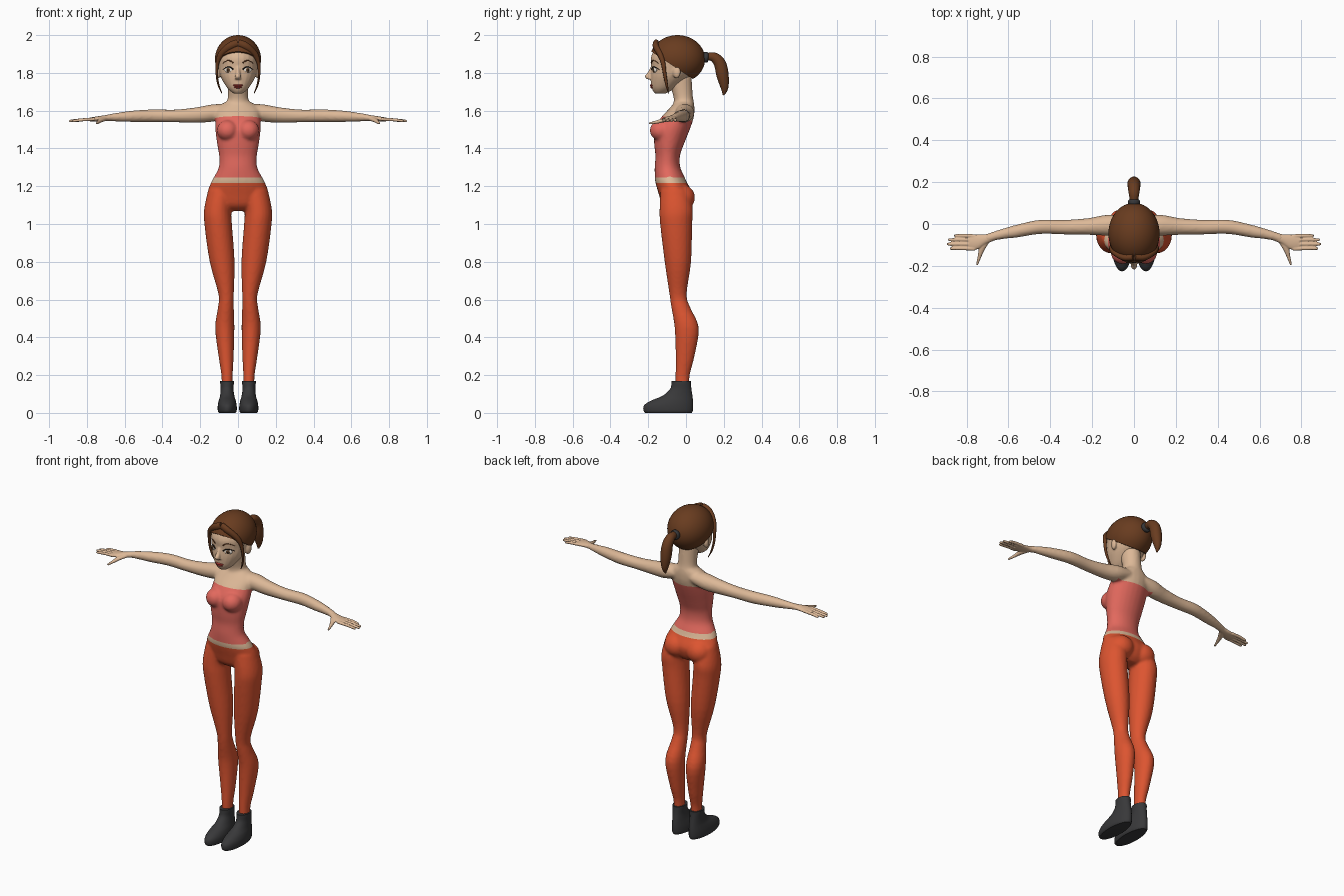
import bpy, bmesh, math
from mathutils import Vector, Matrix
from mathutils.bvhtree import BVHTree

if "Cube" in bpy.data.objects:
    bpy.data.objects.remove(bpy.data.objects["Cube"])

X, Y, Z = Vector((1, 0, 0)), Vector((0, 1, 0)), Vector((0, 0, 1))
SIDES = (("left", 1), ("right", -1))
made = []


def material(name, r, g, b):
    m = bpy.data.materials.new(name)
    m.use_nodes = True
    m.diffuse_color = (r, g, b, 1)
    node = m.node_tree.nodes["Principled BSDF"]
    node.inputs["Base Color"].default_value = (r, g, b, 1)
    node.inputs["Roughness"].default_value = 0.8
    return m


skin = material("skin", .72, .48, .31)
coral = material("coral top", .76, .14, .11)
orange = material("orange trousers", .72, .09, .03)
brown = material("brown hair", .14, .045, .014)
charcoal = material("charcoal", .04, .04, .042)
red = material("lip red", .5, .05, .04)
white = material("eye white", .8, .74, .66)
hazel = material("iris brown", .13, .06, .025)
black = material("black", .008, .006, .005)


def loft(bm, rings, u, t=None, side=1, steps=4, seg=24):
    """Smooth tube through rings (x, y, z, radius along u, other radius)."""
    rows = [Vector(r) for r in rings]
    pts = [rows[0]] + rows + [rows[-1]]
    fine = []
    for i in range(len(rows) - 1):
        a, b, c, d = pts[i:i + 4]
        for k in range(steps):
            f = k / steps
            fine.append(.5 * (2 * b + (c - a) * f + (2 * a - 5 * b + 4 * c - d) * f * f
                              + (3 * b - a - 3 * c + d) * f ** 3))
    fine.append(rows[-1])
    centres = [Vector(p[:3]) for p in fine]
    loops = []
    for i, p in enumerate(fine):
        along = t or (centres[min(i + 1, len(fine) - 1)] - centres[max(i - 1, 0)]).normalized()
        across = (u - along * u.dot(along)).normalized()
        other = along.cross(across)
        ring = []
        for k in range(seg):
            w = math.tau * k / seg
            v = centres[i] + across * max(p[3], .001) * math.cos(w) + other * max(p[4], .001) * math.sin(w)
            ring.append(bm.verts.new((v.x * side, v.y, v.z)))
        loops.append(ring)
    faces = [bm.faces.new(loops[0]), bm.faces.new(loops[-1])]
    for lo, hi in zip(loops, loops[1:]):
        for k in range(seg):
            n = (k + 1) % seg
            faces.append(bm.faces.new((lo[k], lo[n], hi[n], hi[k])))
    bmesh.ops.recalc_face_normals(bm, faces=faces)


def ball(bm, centre, radii, yaw=0, seg=24):
    place = Matrix.Translation(centre) @ Matrix.Rotation(yaw, 4, 'Z') @ Matrix.Diagonal((*radii, 1))
    bmesh.ops.create_uvsphere(bm, u_segments=seg, v_segments=seg // 2, radius=1, matrix=place)


def band(z, half, front, back, cx=0):
    return (cx, (front + back) / 2, z, half, (back - front) / 2)


def finish(name, bm, *mats):
    me = bpy.data.meshes.new(name)
    bm.to_mesh(me)
    bm.free()
    for m in mats:
        me.materials.append(m)
    ob = bpy.data.objects.new(name, me)
    bpy.context.collection.objects.link(ob)
    made.append(ob)
    return ob


def fuse(name, bm, voxel, relax, *mats):
    """Merge overlapping volumes into one soft skin."""
    ob = finish(name, bm, *mats)
    mod = ob.modifiers.new("merge", 'REMESH')
    mod.mode, mod.voxel_size = 'VOXEL', voxel
    mod = ob.modifiers.new("relax", 'SMOOTH')
    mod.factor, mod.iterations = .5, relax
    deps = bpy.context.evaluated_depsgraph_get()
    me = bpy.data.meshes.new_from_object(ob.evaluated_get(deps))
    ob.modifiers.clear()
    ob.data = me
    me.materials.clear()
    for m in mats:
        me.materials.append(m)
    return ob


# Body: torso, bust, seat, neck, legs and arms merged
bm = bmesh.new()
loft(bm, [band(1.07, .07, -.09, -.01), band(1.1, .14, -.125, .02), band(1.16, .162, -.145, .035),
          band(1.22, .143, -.162, .005), band(1.25, .127, -.165, -.008), band(1.3, .102, -.166, -.03),
          band(1.36, .1, -.162, -.032), band(1.42, .11, -.168, -.012), band(1.5, .12, -.168, .02),
          band(1.56, .118, -.135, .04), band(1.61, .115, -.09, .045), band(1.645, .07, -.06, .042)], X, Z)
loft(bm, [band(1.58, .08, -.08, .045), band(1.64, .062, -.066, .042), band(1.68, .053, -.068, .036),
          band(1.78, .055, -.1, .03)], X, Z)
for name, s in SIDES:
    ball(bm, (s * .055, -.132, 1.495), (.057, .06, .055))
    ball(bm, (s * .075, -.025, 1.14), (.075, .073, .07))
    loft(bm, [(.088, -.06, 1.18, .07, .075), (.107, -.052, 1.08, .072, .088), (.105, -.052, 1, .073, .085),
              (.084, -.043, .8, .066, .07), (.063, -.042, .63, .041, .046), (.064, -.028, .56, .042, .05),
              (.07, .004, .45, .051, .064), (.063, -.005, .3, .04, .05), (.058, -.018, .2, .03, .038),
              (.058, -.02, .13, .029, .036)], X, Z, s)
    loft(bm, [(.05, -.01, 1.6, .05, .035), (.13, -.006, 1.588, .05, .046), (.22, -.012, 1.577, .04, .041),
              (.33, -.015, 1.572, .035, .034), (.45, -.014, 1.573, .034, .034), (.56, -.034, 1.57, .031, .03),
              (.64, -.05, 1.566, .024, .023), (.71, -.07, 1.561, .021, .015)], Y, X, s)
body = fuse("body", bm, .008, 5, skin, coral, orange)

# Clean clothing hems, then colour by region
bm = bmesh.new()
bm.from_mesh(body.data)
hems = [((0, 0, 1.218), Z), ((0, 0, 1.246), Z), ((0, 0, 1.552), Vector((0, .15, 1))),
        ((.125, 0, 0), X), ((-.125, 0, 0), X)]
for point, normal in hems:
    bmesh.ops.bisect_plane(bm, geom=bm.verts[:] + bm.edges[:] + bm.faces[:],
                           plane_co=point, plane_no=normal, dist=1e-5)
for f in bm.faces:
    c = f.calc_center_median()
    if c.z < 1.218:
        f.material_index = 2
    elif c.z > 1.246 and c.z + .15 * c.y < 1.552 and abs(c.x) < .125:
        f.material_index = 1
    else:
        f.material_index = 0
bm.to_mesh(body.data)
bm.free()

# Hands
for name, s in SIDES:
    bm = bmesh.new()
    loft(bm, [(.67, -.06, 1.563, .02, .017), (.71, -.073, 1.56, .024, .015), (.75, -.086, 1.556, .036, .013),
              (.79, -.087, 1.553, .033, .009)], Y, X, s)
    for y, tip in ((-.056, .86), (-.075, .888), (-.096, .893), (-.117, .88)):
        loft(bm, [(.76, y - .002, 1.555, .009, .009), (.82, y, 1.552, .0085, .0085),
                  (tip - .008, y, 1.546, .007, .007), (tip, y, 1.545, .003, .003)], Y, None, s, seg=10)
    loft(bm, [(.70, -.075, 1.558, .014, .012), (.725, -.115, 1.55, .015, .011), (.738, -.155, 1.54, .009, .009),
              (.75, -.196, 1.532, .005, .005)], X, None, s, seg=12)
    fuse(name + "_hand", bm, .0035, 2, skin)

# Shoes
for name, s in SIDES:
    bm = bmesh.new()
    loft(bm, [band(0, .044, -.215, .03, .057), band(.012, .05, -.225, .036, .057),
              band(.04, .05, -.222, .038, .057), band(.065, .045, -.185, .037, .057),
              band(.09, .038, -.125, .034, .057), band(.125, .034, -.085, .029, .058),
              band(.155, .036, -.077, .026, .058), band(.168, .036, -.077, .026, .058)], X, Z, s)
    finish(name + "_shoe", bm, charcoal)

# Head with nose and ears
bm = bmesh.new()
loft(bm, [band(1.69, .022, -.163, -.11), band(1.705, .042, -.175, -.08), band(1.73, .064, -.184, -.04),
          band(1.78, .093, -.187, .02), band(1.83, .106, -.184, .06), band(1.88, .112, -.186, .085),
          band(1.93, .1, -.163, .075), band(1.965, .07, -.125, .045), band(1.985, .03, -.08, .0)], X, Z)
loft(bm, [(0, -.176, 1.835, .011, .01), (0, -.188, 1.805, .011, .013), (0, -.2, 1.782, .015, .019),
          (0, -.192, 1.766, .016, .014)], X, Z)
for name, s in SIDES:
    ball(bm, (s * .104, -.05, 1.805), (.014, .022, .034), s * -.35)
head = fuse("head", bm, .005, 4, skin)
face = BVHTree.FromPolygons([v.co for v in head.data.vertices], [p.vertices[:] for p in head.data.polygons])


def face_point(x, z, lift=0):
    hit = face.ray_cast(Vector((x, -1, z)), Y)[0]
    return Vector((x, hit.y - lift, z))


# Eyes, lashes and brows
for name, s in SIDES:
    eye = face_point(s * .051, 1.815)
    out = Vector((s * .4, -.92, 0))
    for part, depth, radii, mat in (("eye", -.003, (.024, .008, .014), white),
                                    ("iris", .0025, (.0115, .004, .012), hazel),
                                    ("pupil", .005, (.0055, .0025, .006), black)):
        bm = bmesh.new()
        ball(bm, eye + out * depth, radii, s * .42)
        finish(f"{name}_{part}", bm, mat)
    for part, low, rise, size, mat in (("lash", 1.819, .012, .0035, black), ("brow", 1.853, .012, .0035, brown)):
        bm = bmesh.new()
        spots = [(.026, 0), (.04, rise * .85), (.055, rise), (.068, rise * .6), (.08, -.002)]
        loft(bm, [(*face_point(s * x, low + dz, .002), size * (1 - i * .15), size * (1 - i * .15))
                  for i, (x, dz) in enumerate(spots)], Y, seg=8)
        finish(f"{name}_{part}", bm, mat)

# Lips
for part, z, wide in (("upper_lip", 1.734, .026), ("lower_lip", 1.724, .021)):
    bm = bmesh.new()
    ball(bm, face_point(0, z, -.004), (wide, .011, .0065))
    finish(part, bm, red)

# Hair cap trimmed along a sloping hairline
bm = bmesh.new()
ball(bm, (0, -.045, 1.873), (.122, .146, .127), seg=48)
cut = bmesh.ops.bisect_plane(bm, geom=bm.verts[:] + bm.edges[:] + bm.faces[:], clear_inner=True,
                             plane_co=(0, .03, 1.772), plane_no=(0, .66, 1))
bmesh.ops.holes_fill(bm, edges=[e for e in cut["geom_cut"] if isinstance(e, bmesh.types.BMEdge)])
finish("hair_cap", bm, brown)

# Parted fringe running into a loose lock on each side
for name, s in SIDES:
    bm = bmesh.new()
    loft(bm, [(.002, -.158, 1.958, .016, .02), (.045, -.16, 1.94, .016, .02), (.088, -.138, 1.9, .015, .017),
              (.108, -.122, 1.855, .012, .01), (.112, -.112, 1.79, .009, .006), (.103, -.102, 1.735, .007, .005),
              (.085, -.093, 1.692, .002, .002)], Y, None, s, seg=12)
    finish(name + "_fringe_lock", bm, brown)

# Ponytail and its tie
bm = bmesh.new()
loft(bm, [(0, .085, 1.882, .02, .02), (0, .115, 1.886, .02, .02), (0, .15, 1.882, .026, .026),
          (0, .18, 1.848, .03, .032), (0, .194, 1.785, .031, .032), (0, .204, 1.72, .019, .02),
          (0, .198, 1.682, .003, .004)], X)
finish("ponytail", bm, brown)
bm = bmesh.new()
loft(bm, [(0, .092, 1.882, .022, .022), (0, .098, 1.882, .028, .028), (0, .112, 1.883, .028, .028),
          (0, .118, 1.883, .022, .022)], X)
finish("hair_tie", bm, charcoal)

# Smooth shading throughout
bpy.ops.object.select_all(action='DESELECT')
for ob in made:
    ob.select_set(True)
bpy.context.view_layer.objects.active = body
bpy.ops.object.shade_smooth_by_angle(angle=math.radians(50))
